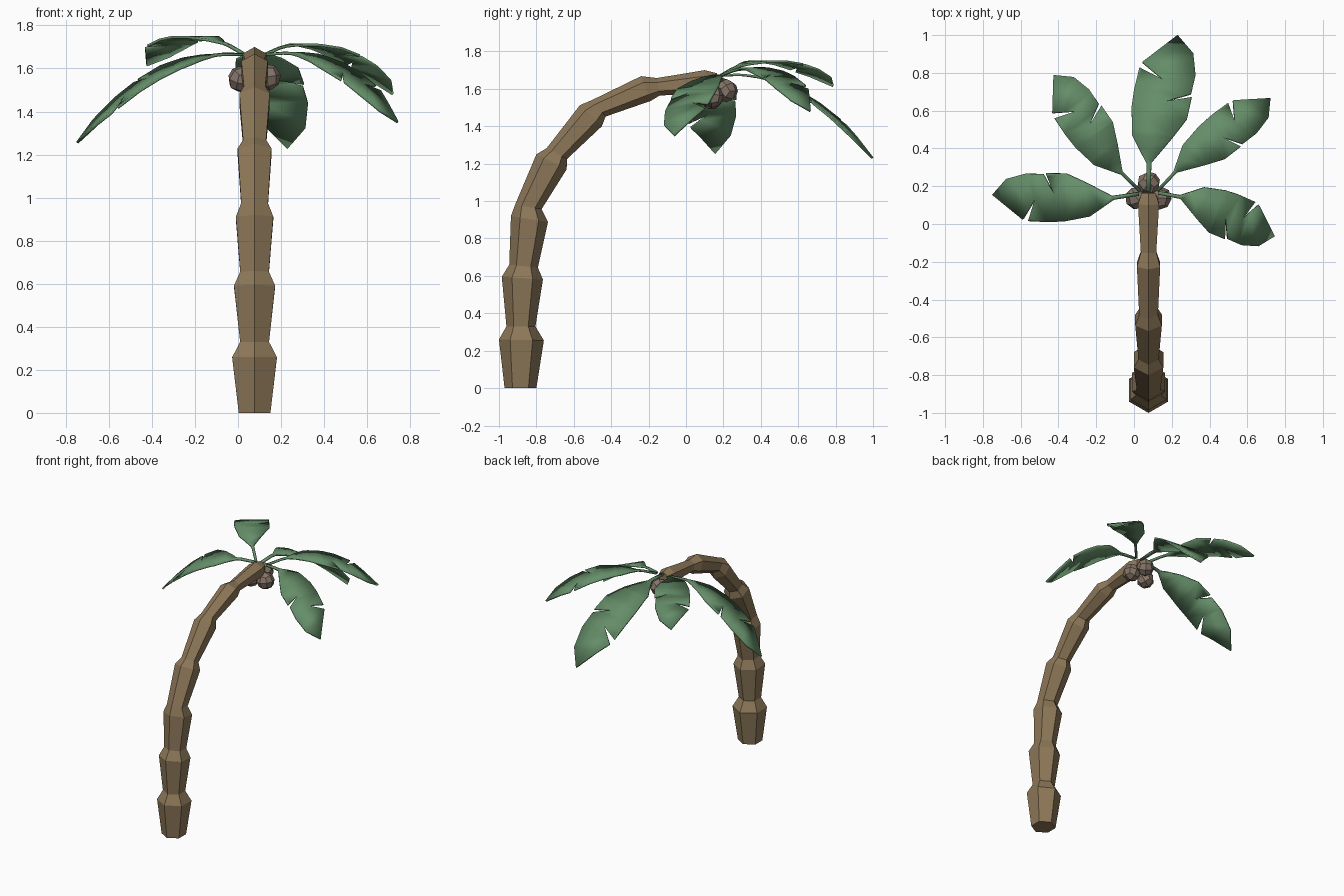
import bpy, bmesh, math
from mathutils import Vector, Matrix

if "Cube" in bpy.data.objects:
    bpy.data.objects.remove(bpy.data.objects["Cube"])


def material(name, color):
    m = bpy.data.materials.new(name)
    m.diffuse_color = (*color, 1)
    m.use_nodes = True
    m.node_tree.nodes["Principled BSDF"].inputs["Base Color"].default_value = m.diffuse_color
    return m


def make_object(name, bm, mat):
    bmesh.ops.recalc_face_normals(bm, faces=bm.faces)
    me = bpy.data.meshes.new(name)
    bm.to_mesh(me)
    bm.free()
    me.materials.append(mat)
    ob = bpy.data.objects.new(name, me)
    bpy.context.collection.objects.link(ob)
    return ob


BARK = material("bark", (0.27, 0.19, 0.10))
LEAF = material("leaf", (0.13, 0.27, 0.14))
NUT = material("nut", (0.24, 0.18, 0.14))
CX = 0.077

# Trunk: hexagonal rings, each given by its outer and inner (y, z) corner
rings = [
    (-.97, 0, -.80, 0), (-1.0, .26, -.76, .255), (-.96, .33, -.805, .33),
    (-.985, .595, -.765, .58), (-.945, .66, -.792, .645),
    (-.936, .92, -.738, .888), (-.914, .98, -.772, .957),
    (-.80, 1.25, -.638, 1.17), (-.745, 1.283, -.636, 1.225),
    (-.567, 1.513, -.45, 1.40), (-.503, 1.54, -.43, 1.452),
    (-.24, 1.668, -.19, 1.535), (-.155, 1.658, -.14, 1.565),
    (.10, 1.70, .115, 1.572), (.165, 1.684, .165, 1.60),
]
bm = bmesh.new()
loops = []
for ly, lz, ry, rz in rings:
    outer, inner = Vector((CX, ly, lz)), Vector((CX, ry, rz))
    c, n = (outer + inner) / 2, (outer - inner) / 2
    side = Vector((n.length, 0, 0))
    loops.append([bm.verts.new(c + n * math.cos(a) + side * math.sin(a))
                  for a in (math.tau * i / 6 for i in range(6))])
for a, b in zip(loops, loops[1:]):
    for i in range(6):
        j = (i + 1) % 6
        bm.faces.new((a[i], a[j], b[j], b[i]))
bm.faces.new(loops[0])
bm.faces.new(loops[-1])
make_object("trunk", bm, BARK)

# Coconuts: faceted balls made from subdivided cubes
for i, pos in enumerate([(.015, .138, 1.55), (.137, .138, 1.56), (CX, .215, 1.59)]):
    bm = bmesh.new()
    bmesh.ops.create_cube(bm, size=1)
    bmesh.ops.subdivide_edges(bm, edges=bm.edges[:], cuts=1, use_grid_fill=True)
    for v in bm.verts:
        v.co = v.co.normalized() * .063
    rot = Matrix.Rotation(.5 + i, 4, 'Z') @ Matrix.Rotation(.4 + i, 4, 'X')
    bmesh.ops.transform(bm, matrix=Matrix.Translation(pos) @ rot, verts=bm.verts)
    make_object(f"coconut_{i + 1}", bm, NUT)

# Fronds: one notched outline (along, across) bent between base and tip
outline = [
    (0, -.011), (.17, -.036), (.333, -.14), (.506, -.17), (.617, -.174),
    (.756, -.167), (.707, -.025), (.795, -.156), (1, 0), (.904, .10),
    (.774, .132), (.655, .127), (.573, -.01), (.633, .134), (.495, .13),
    (.356, .07), (.183, -.013), (0, .011),
]


def frond(name, base, tip, bow, width, roll):
    base, tip = Vector(base), Vector(tip)
    d = tip - base
    side = Vector((d.y, -d.x, 0)).normalized() * width
    bm = bmesh.new()
    bm.faces.new([bm.verts.new((u, v, 0)) for u, v in outline])
    for k in range(1, 8):
        bmesh.ops.bisect_plane(bm, geom=bm.verts[:] + bm.edges[:] + bm.faces[:],
                               plane_co=(k / 8, 0, 0), plane_no=(1, 0, 0))
    bmesh.ops.triangulate(bm, faces=bm.faces[:])
    for vert in bm.verts:
        u, v, _ = vert.co
        vert.co = base + d * u + side * v
        vert.co.z += 4 * bow * u * (1 - u) + roll * v
    ob = make_object(name, bm, LEAF)
    if ob.data.polygons[0].normal.z < 0:
        ob.data.flip_normals()
    sol = ob.modifiers.new("thickness", 'SOLIDIFY')
    sol.thickness = .012
    sol.offset = 0
    bpy.context.view_layer.objects.active = ob
    ob.select_set(True)
    bpy.ops.object.shade_smooth_by_angle(angle=math.radians(35))
    ob.select_set(False)


frond("frond_back", (CX, .17, 1.67), (.23, .997, 1.23), .14, 1, .05)
frond("frond_back_left", (.03, .175, 1.665), (-.425, .787, 1.615), .105, .8, 0)
frond("frond_back_right", (.125, .175, 1.665), (.72, .665, 1.48), .12, .74, 0)
frond("frond_left", (.025, .16, 1.665), (-.747, .155, 1.255), .125, .84, .18)
frond("frond_right", (.13, .165, 1.665), (.742, -.063, 1.35), .10, .8, -.1)
